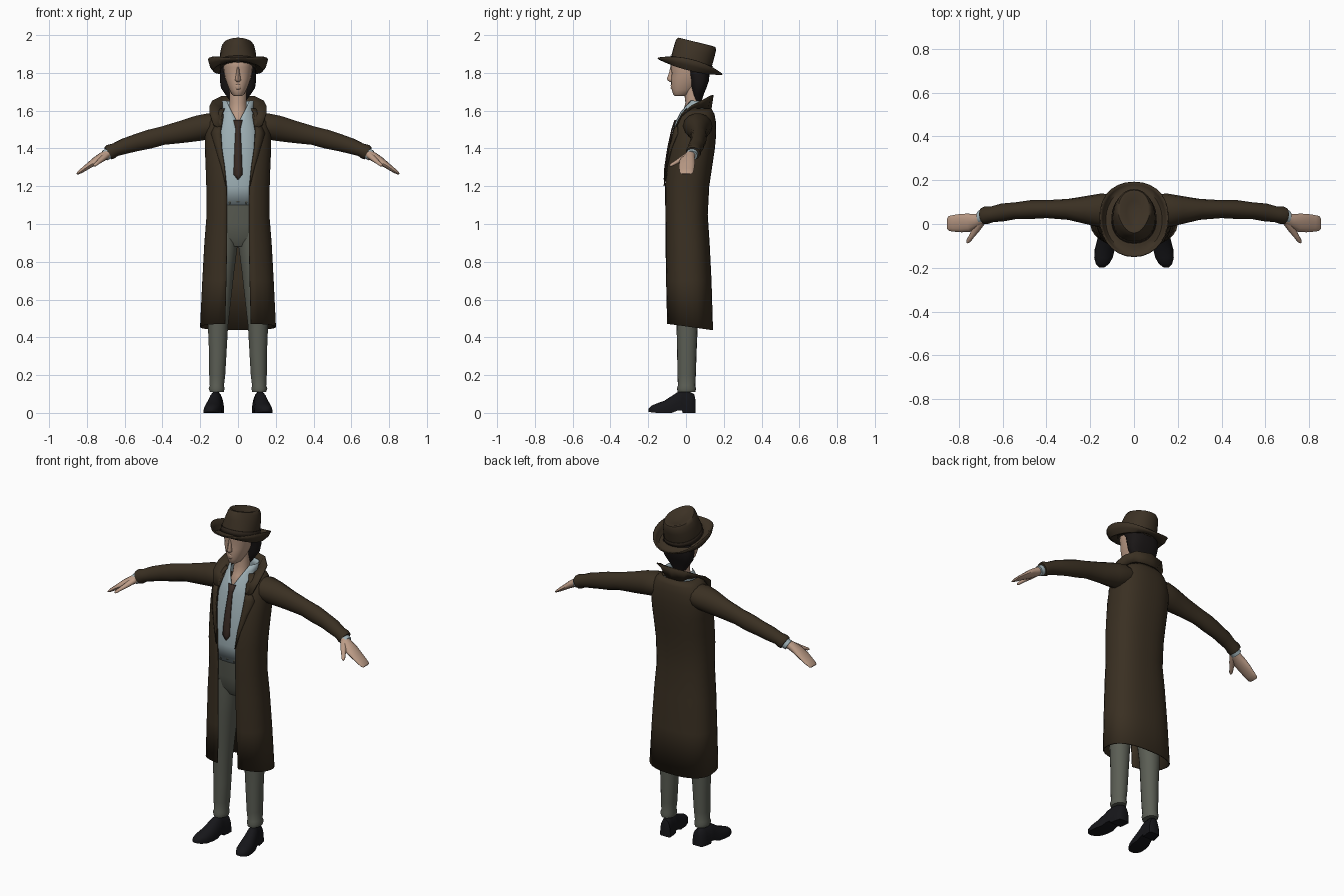
import bpy, bmesh, math
from mathutils import Vector, Matrix

P = 0.8  # roundness exponent of body cross-sections


def material(name, rgb):
    m = bpy.data.materials.new(name)
    m.diffuse_color = (*rgb, 1)
    return m


COAT = material("coat_brown", (0.042, 0.029, 0.016))
HAT = material("hat_brown", (0.045, 0.031, 0.018))
BAND = material("band_brown", (0.025, 0.017, 0.011))
SHIRT = material("shirt_blue", (0.34, 0.43, 0.46))
TIE = material("tie_brown", (0.04, 0.024, 0.018))
PANTS = material("trouser_grey", (0.105, 0.112, 0.09))
SKIN = material("skin", (0.50, 0.33, 0.24))
HAIR = material("hair_black", (0.010, 0.008, 0.008))
SHOE = material("shoe_black", (0.008, 0.008, 0.010))


def loft(name, mat, rings, closed=True, caps=True, mirror=False, thick=0, angle=50):
    """Skin a list of equal-length point rings."""
    bm = bmesh.new()
    vs = [[bm.verts.new(p) for p in r] for r in rings]
    n = len(rings[0])
    for a, b in zip(vs, vs[1:]):
        for i in range(n if closed else n - 1):
            j = (i + 1) % n
            bm.faces.new((a[i], a[j], b[j], b[i]))
    if closed and caps:
        bm.faces.new(vs[0][::-1])
        bm.faces.new(vs[-1])
    bmesh.ops.remove_doubles(bm, verts=bm.verts, dist=1e-5)
    bmesh.ops.recalc_face_normals(bm, faces=bm.faces)
    for f in bm.faces:
        f.smooth = True
    for e in bm.edges:
        e.smooth = e.calc_face_angle(0) < math.radians(angle)
    me = bpy.data.meshes.new(name)
    bm.to_mesh(me)
    bm.free()
    me.materials.append(mat)
    ob = bpy.data.objects.new(name, me)
    bpy.context.collection.objects.link(ob)
    if mirror:
        ob.modifiers.new("mirror", 'MIRROR')
    if thick:
        s = ob.modifiers.new("thickness", 'SOLIDIFY')
        s.thickness, s.offset = thick, 0
    return ob


def spow(v, p):
    return math.copysign(abs(v) ** p, v)


def section(z, w, f, b, gap=0, cx=0, n=24, p=P, shell=False):
    """Horizontal ring, half width w, from y=f to y=b, with a front opening."""
    c, d = (f + b) / 2, (b - f) / 2
    t0 = math.asin(min(1, (gap / w) ** (1 / p)))
    out = []
    for i in range(n):
        t = t0 + (2 * math.pi - 2 * t0) * i / ((n - 1) if shell else n)
        out.append(Vector((cx + w * spow(math.sin(t), p), c - d * spow(math.cos(t), p), z)))
    return out


def front_y(rows, x, z):
    """Front surface of a stack of sections at (x, z)."""
    for a, b in zip(rows, rows[1:]):
        if a[0] <= z <= b[0]:
            k = (z - a[0]) / (b[0] - a[0])
            w, f, r = (a[i] + (b[i] - a[i]) * k for i in (1, 2, 3))
            return (f + r) / 2 - (r - f) / 2 * max(0, 1 - abs(x / w) ** (2 / P)) ** (P / 2)


def tube(name, mat, pts, n=14, **kw):
    """Elliptical tube along a path of (x, y, z, horizontal radius, vertical radius)."""
    cs = [Vector(p[:3]) for p in pts]
    rings = []
    for i, p in enumerate(pts):
        t = (cs[min(i + 1, len(cs) - 1)] - cs[max(i - 1, 0)]).normalized()
        side = t.cross(Vector((0, 0, 1))).normalized()
        up = side.cross(t)
        rings.append([cs[i] + side * p[3] * math.cos(a) + up * p[4] * math.sin(a)
                      for a in (2 * math.pi * k / n for k in range(n))])
    return loft(name, mat, rings, mirror=True, **kw)


# Long coat, open at the front; the hem is a little lower at the back
coat_rows = [(.45, .198, -.10, .14, .068), (.7, .186, -.105, .132, .062), (.9, .175, -.108, .122, .058),
             (1.05, .163, -.109, .112, .058), (1.2, .165, -.112, .12, .06), (1.3, .168, -.104, .135, .07),
             (1.4, .172, -.09, .15, .085), (1.48, .172, -.072, .157, .09), (1.54, .16, -.055, .155, .09),
             (1.58, .135, -.035, .148, .085), (1.61, .10, -.01, .132, .07)]
coat = [section(*r, n=30, shell=True) for r in coat_rows]
for v in coat[0]:
    v.z += .008 - .14 * v.y
loft("coat_body", COAT, coat, closed=False, thick=.007)

# Raised collar: (inner edge, outer edge) pairs, then lapels lying on the coat
collar = [((.088, -.058, 1.50), (.130, -.05, 1.525)), ((.078, -.03, 1.56), (.150, -.02, 1.585)),
          ((.078, .02, 1.60), (.150, .03, 1.625)), ((.078, .07, 1.61), (.138, .08, 1.65)),
          ((.05, .115, 1.605), (.09, .125, 1.675)), ((0, .13, 1.60), (0, .143, 1.683))]
loft("coat_collar", COAT, collar, closed=False, mirror=True, thick=.007)
lapel = []
for z, xi, xo in ((1.2, .06, .064), (1.3, .07, .088), (1.4, .085, .118), (1.48, .09, .142), (1.515, .09, .125)):
    lapel.append([(x, front_y(coat_rows, x, z) - .008, z) for x in (xi, (xi + xo) / 2, xo)])
loft("coat_lapel", COAT, lapel, closed=False, mirror=True, thick=.005)

# Sleeves, shirt cuffs and hands
tube("sleeve", COAT, [(.09, .06, 1.528, .07, .055), (.15, .062, 1.518, .078, .07), (.21, .064, 1.507, .066, .069),
                      (.3, .067, 1.487, .048, .06), (.4, .068, 1.467, .041, .05), (.47, .066, 1.449, .043, .051),
                      (.54, .061, 1.43, .038, .046), (.6, .053, 1.412, .041, .042), (.65, .044, 1.393, .036, .036),
                      (.675, .04, 1.382, .041, .041), (.688, .038, 1.374, .038, .038)])
tube("shirt_cuff", SHIRT, [(.66, .038, 1.388, .031, .031), (.705, .03, 1.362, .031, .029)])
tube("hand", SKIN, [(.68, .03, 1.377, .024, .024), (.72, .016, 1.354, .031, .024), (.755, .006, 1.333, .042, .021),
                    (.79, .004, 1.309, .042, .016), (.825, .003, 1.284, .038, .012), (.847, .002, 1.269, .034, .008),
                    (.853, .002, 1.265, .026, .004)])
tube("thumb", SKIN, [(.70, .01, 1.362, .02, .018), (.722, -.025, 1.342, .017, .014), (.742, -.055, 1.325, .012, .01),
                     (.757, -.078, 1.312, .010, .008), (.762, -.086, 1.307, .004, .004)], n=10)

# Shirt with open neck, and tie following its front
shirt_rows = [(1.1, .12, -.10, .08, 0), (1.2, .128, -.108, .09, 0), (1.3, .125, -.103, .10, 0),
              (1.4, .125, -.088, .12, 0), (1.5, .12, -.066, .13, 0), (1.545, .105, -.052, .125, .006),
              (1.59, .088, -.03, .12, .03), (1.62, .08, -.01, .115, .045), (1.652, .082, .015, .118, .06)]
loft("shirt", SHIRT, [section(*r, n=30, shell=True) for r in shirt_rows], closed=False, thick=.004)
tie = []
for z, w in ((1.235, .002), (1.262, .023), (1.3, .022), (1.4, .018), (1.5, .013), (1.515, .015), (1.55, .024)):
    tie.append([(x, front_y(shirt_rows, x, z) - (.009 if x == 0 else .006), z) for x in (-w, 0, w)])
loft("tie", TIE, tie, closed=False, thick=.006)

# Trousers: hips plus mirrored legs, wrinkled at the ankle
loft("trouser_hips", PANTS, [section(*r) for r in (
    (.88, .08, -.05, .07), (.93, .142, -.078, .095), (1.0, .142, -.088, .092),
    (1.07, .128, -.098, .085), (1.122, .122, -.104, .084))])
loft("trouser_leg", PANTS, [section(z, w, f, b, cx=x, n=18, p=.95) for z, x, w, f, b in (
    (.11, .112, .037, -.044, .05), (.13, .113, .043, -.048, .053), (.145, .112, .038, -.043, .049),
    (.2, .110, .043, -.045, .052), (.32, .107, .047, -.047, .056), (.46, .106, .054, -.05, .062),
    (.6, .098, .062, -.06, .07), (.75, .086, .067, -.07, .083), (.88, .073, .071, -.078, .092),
    (.97, .07, .07, -.08, .09))], mirror=True)

# Shoes: D-shaped sections from heel to toe, toes turned out
shoe = []
for y, w, top, base in ((.05, .024, .07, .0), (.043, .034, .10, .0), (.01, .037, .115, .0), (-.018, .037, .115, .0),
                        (-.022, .037, .115, .014), (-.045, .038, .11, .012), (-.075, .042, .09, .0),
                        (-.115, .046, .064, .0), (-.155, .042, .05, .0), (-.183, .030, .038, .003),
                        (-.198, .012, .022, .006)):
    cx = .107 + (.05 - y) * .16
    low = base + min(.015, (top - base) / 2)
    arc = [(cx + w * math.cos(a), y, low + (top - low) * math.sin(a) ** .9)
           for a in (math.pi * k / 10 for k in range(1, 10))]
    shoe.append([(cx + w, y, base), (cx + w, y, low)] + arc + [(cx - w, y, low), (cx - w, y, base)])
loft("shoe", SHOE, shoe, mirror=True)

# Neck, head, nose, mouth and hair
loft("neck", SKIN, [section(*r, n=18, p=1) for r in (
    (1.5, .06, -.035, .09), (1.545, .056, -.04, .09), (1.59, .048, -.018, .085),
    (1.64, .045, -.003, .082), (1.74, .048, -.015, .085))])
loft("head", SKIN, [section(*r, p=.9) for r in (
    (1.677, .02, -.06, -.01), (1.685, .032, -.068, .02), (1.71, .045, -.075, .05), (1.735, .056, -.078, .075),
    (1.77, .068, -.079, .10), (1.80, .074, -.076, .112), (1.83, .078, -.082, .118), (1.87, .079, -.082, .118),
    (1.90, .07, -.06, .11))])
loft("nose", SKIN, [section(*r, n=8, p=1) for r in (
    (1.752, .008, -.085, -.06), (1.76, .016, -.098, -.06), (1.77, .014, -.101, -.06),
    (1.80, .009, -.09, -.06), (1.83, .008, -.083, -.06))])
loft("mouth", SKIN, [section(*r, n=10, p=1) for r in (
    (1.712, .014, -.077, -.04), (1.72, .022, -.082, -.04), (1.727, .024, -.079, -.04),
    (1.733, .022, -.083, -.04), (1.74, .012, -.079, -.04))], angle=80)
loft("hair", HAIR, [section(*r) for r in (
    (1.648, .04, .045, .082), (1.69, .07, .035, .095), (1.72, .09, .028, .108), (1.76, .096, .02, .122),
    (1.81, .095, .005, .125), (1.84, .088, -.03, .124), (1.88, .085, -.04, .12))])

# Hat, built level and then tipped back
tip = Matrix.Translation((0, .02, 1.835)) @ Matrix.Rotation(math.radians(-14), 4, 'X')
crown = [section(*r, n=28, p=.92) for r in (
    (-.005, .099, -.109, .113), (.04, .098, -.108, .114), (.085, .093, -.107, .115), (.118, .084, -.105, .114),
    (.132, .074, -.096, .106), (.133, .063, -.082, .092), (.118, .035, -.055, .06), (.114, .012, -.02, .02))]
for ring in crown:  # pinch the upper front
    for v in ring:
        if v.y < 0 and v.z > .05:
            v.x *= 1 + 2.6 * v.y * min(1, (v.z - .05) / .05)
brim = []
for w, f, b, z, curl in ((.09, -.10, .105, .004, 0), (.108, -.122, .127, -.002, -.01), (.13, -.147, .15, -.006, -.014),
                         (.147, -.164, .168, -.004, .008), (.156, -.175, .177, .002, .036)):
    ring = section(z, w, f, b, n=28, p=.95)
    for v in ring:
        v.z += curl * (v.x / w) ** 2
    brim.append(ring)
band = [section(*r, n=28, p=.92) for r in ((0, .102, -.112, .116), (.03, .101, -.111, .117))]
loft("hat_crown", HAT, crown).matrix_world = tip
loft("hat_brim", HAT, brim, caps=False, thick=.006).matrix_world = tip
loft("hat_band", BAND, band, caps=False, thick=.003).matrix_world = tip
